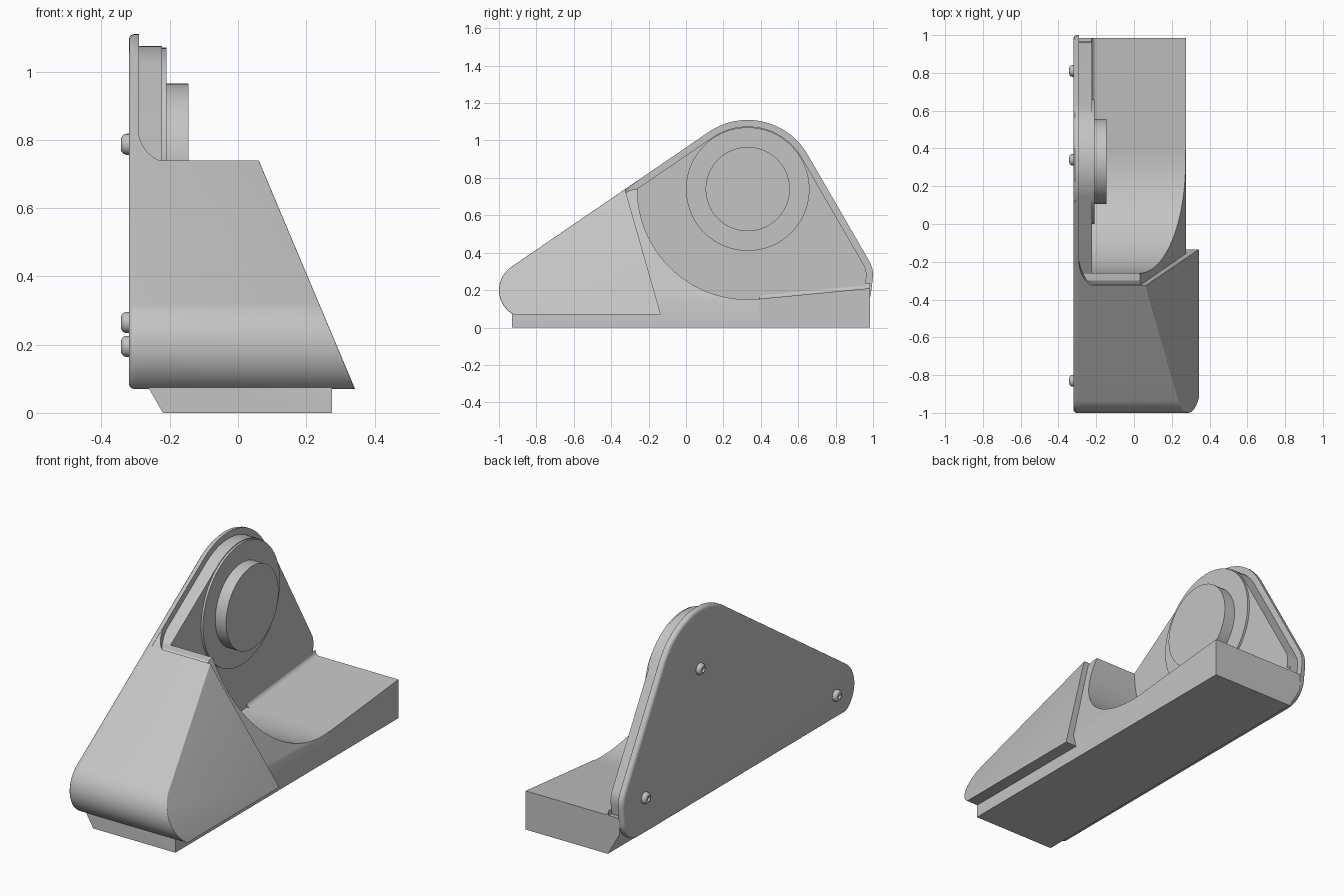
import bpy, bmesh, math
from mathutils import Vector
from mathutils.geometry import convex_hull_2d

cube = bpy.data.objects.get("Cube")
if cube:
    bpy.data.objects.remove(cube, do_unlink=True)

grey = bpy.data.materials.new("light_grey")
grey.use_nodes = True
colour = (0.55, 0.55, 0.55, 1)
grey.diffuse_color = colour
grey.node_tree.nodes["Principled BSDF"].inputs["Base Color"].default_value = colour

PIVOT = (0.33, 0.74)   # centre of the disc, in y and z
FLOOR = 0.07           # lower edge of plate and cover


def finish(name, bm):
    bmesh.ops.recalc_face_normals(bm, faces=bm.faces)
    mesh = bpy.data.meshes.new(name)
    bm.to_mesh(mesh)
    bm.free()
    mesh.materials.append(grey)
    ob = bpy.data.objects.new(name, mesh)
    bpy.context.collection.objects.link(ob)
    bpy.ops.object.select_all(action='DESELECT')
    ob.select_set(True)
    bpy.context.view_layer.objects.active = ob
    bpy.ops.object.shade_smooth_by_angle(angle=math.radians(30))
    return ob


def sweep(points, offset):
    """Closed outline of 3D points pushed along an offset."""
    bm = bmesh.new()
    face = bm.faces.new([bm.verts.new(p) for p in points])
    new = bmesh.ops.extrude_face_region(bm, geom=[face])["geom"]
    bmesh.ops.translate(bm, vec=offset, verts=[v for v in new if isinstance(v, bmesh.types.BMVert)])
    bmesh.ops.recalc_face_normals(bm, faces=bm.faces)
    return bm


def prism(profile, x0, x1):
    return sweep([(x0, y, z) for y, z in profile], (x1 - x0, 0, 0))


def clip(bm, point, normal):
    """Cut away everything on the normal's side and cap the cut."""
    cut = bmesh.ops.bisect_plane(bm, geom=bm.verts[:] + bm.edges[:] + bm.faces[:],
                                 plane_co=point, plane_no=normal, clear_outer=True)
    edges = [e for e in cut["geom_cut"] if isinstance(e, bmesh.types.BMEdge)]
    bmesh.ops.edgenet_fill(bm, edges=edges)
    bmesh.ops.recalc_face_normals(bm, faces=bm.faces)
    bm.normal_update()


def arc(centre, r, a0, a1, n):
    angles = [math.radians(a0 + (a1 - a0) * i / n) for i in range(n + 1)]
    return [(centre[0] + r * math.cos(a), centre[1] + r * math.sin(a)) for a in angles]


def outline(inset):
    """Rounded triangle wrapped around three circles."""
    pts = []
    for centre, r in (((-0.85, 0.2), 0.15), (PIVOT, 0.37), ((0.85, 0.28), 0.15), ((0.86, 0.2), 0.13)):
        pts += [(y, max(z, FLOOR)) for y, z in arc(centre, r - inset, 0, 360, 64)[:-1]]
    hull = [pts[i] for i in convex_hull_2d(pts)]
    return [p for i, p in enumerate(hull) if (Vector(p) - Vector(hull[i - 1])).length > 1e-4]


def fillet(name, corner, r, up, offset):
    """Concave corner strip: corner point, radius, rise direction, sweep."""
    curve = arc((r, r), r, 180, 270, 10)
    pts = [Vector(corner) + Vector((a, 0, 0)) + b * Vector(up) for a, b in [(0, 0)] + curve]
    finish(name, sweep(pts, offset))


def cylinder(name, x0, x1, r):
    finish(name, prism(arc(PIVOT, r, 0, 360, 96)[:-1], x0, x1))


# side plate with a softened outer rim
bm = prism(outline(0), -0.32, -0.29)
rim = [e for e in bm.edges if all(v.co.x < -0.319 for v in e.verts)]
bmesh.ops.bevel(bm, geom=rim, offset=0.016, segments=3, profile=0.5, affect='EDGES')
finish("side_plate", bm)

# inner wall, disc and boss
finish("inner_wall", prism(outline(0.035), -0.295, -0.222))
cylinder("disc", -0.29, -0.21, 0.33)
cylinder("boss", -0.215, -0.145, 0.225)

# front cover with a slanting side and leaning rear edge
bm = prism(outline(0), -0.295, 0.5)
clip(bm, (0, -0.325, 0.735), (0, 0.665, 0.19))
clip(bm, (0.065, 0, 0.73), (0.66, 0, 0.278))
soft = []
for e in bm.edges:
    a, b = sorted((f.normal for f in e.link_faces), key=lambda n: n.x)
    if b.x > 0.85 and abs(a.x) < 0.05 and a.z > -0.9 and a.y < 0.5:
        soft.append(e)
bmesh.ops.bevel(bm, geom=soft, offset=0.03, segments=4, profile=0.5, affect='EDGES', clamp_overlap=True)
finish("front_cover", bm)

# curved web between the plate rim and the top of the cover
fillet("cover_web", (-0.292, -0.335, 0.732), 0.1, (0, 1.464, 1), (0, 0.02, -0.03))

# scooped body, concentric with the disc
scoop = arc(PIVOT, 0.59, 276, 180, 40)
join = scoop[0]
front = [(-0.3, 0.735), (-0.9, 0.28), (-0.93, 0.2), (-0.93, 0)]
bm = prism([(join[0], 0)] + scoop + front, -0.29, 0.275)
clip(bm, (0.275, 0, 0.145), (0.595, 0, 0.245))
clip(bm, (-0.22, 0, 0), (-0.07, 0, -0.04))
finish("scooped_body", bm)

# rear tail of the base
bm = prism([(join[0], 0), (0.985, 0), (0.985, 0.21), join], -0.29, 0.275)
clip(bm, (-0.22, 0, 0), (-0.07, 0, -0.04))
finish("rear_tail", bm)
fillet("tail_fillet", (-0.224, join[0], join[1] - 0.002), 0.03, (0, 0, 1),
       (0, 0.985 - join[0], 0.21 - join[1]))

# domed socket screws on the outer plate
for i, (y, z) in enumerate(((-0.83, 0.195), (0.34, 0.787), (0.81, 0.265))):
    bm = prism(arc((y, z), 0.031, 0, 360, 24)[:-1], -0.343, -0.315)
    top = [e for e in bm.edges if all(v.co.x < -0.342 for v in e.verts)]
    bmesh.ops.bevel(bm, geom=top, offset=0.017, segments=5, profile=0.5, affect='EDGES')
    cap = min(bm.faces, key=lambda f: f.calc_center_median().x)
    bmesh.ops.inset_region(bm, faces=[cap], thickness=0.003, depth=0)
    bmesh.ops.translate(bm, vec=(0.01, 0, 0), verts=cap.verts)
    finish(f"screw_{i + 1}", bm)
